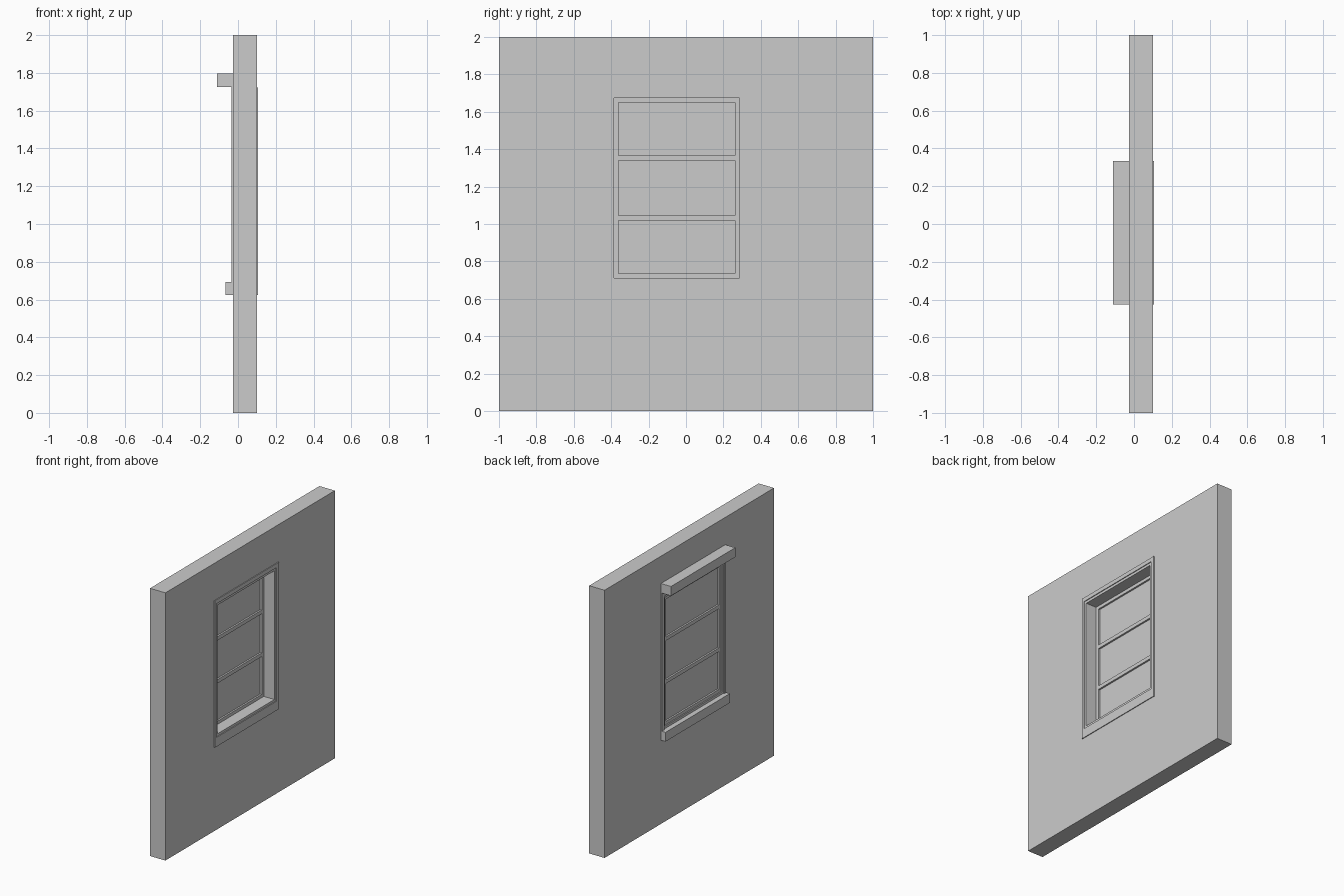
import bpy, bmesh

if "Cube" in bpy.data.objects:
    bpy.data.objects.remove(bpy.data.objects["Cube"])


def finish(name, bm):
    bmesh.ops.recalc_face_normals(bm, faces=bm.faces)
    mesh = bpy.data.meshes.new(name)
    bm.to_mesh(mesh)
    bm.free()
    obj = bpy.data.objects.new(name, mesh)
    bpy.context.collection.objects.link(obj)
    return obj


def box(name, x, y, z):
    bm = bmesh.new()
    bmesh.ops.create_cube(bm, size=1)
    for v in bm.verts:
        v.co = [r[0] + (c + 0.5) * (r[1] - r[0]) for c, r in zip(v.co, (x, y, z))]
    return finish(name, bm)


def frame(name, x, outer, inner):
    """Rectangular ring in the yz plane; rectangles are (y0, y1, z0, z1)."""
    bm = bmesh.new()
    loops = []
    for px, (y0, y1, z0, z1) in ((x[0], outer), (x[1], outer), (x[1], inner), (x[0], inner)):
        loops.append([bm.verts.new((px, y, z)) for y, z in
                      ((y0, z0), (y1, z0), (y1, z1), (y0, z1))])
    for i in range(4):
        a, b = loops[i], loops[(i + 1) % 4]
        for j in range(4):
            k = (j + 1) % 4
            bm.faces.new((a[j], a[k], b[k], b[j]))
    return finish(name, bm)


WALL_X = (-0.027, 0.10)
OPENING = (-0.405, 0.304, 0.694, 1.692)
JAMB = (-0.386, 0.286, 0.712, 1.673)
SASH = (-0.362, 0.262, 0.736, 1.649)
TRIM_Y = (-0.425, 0.334)

# wall with window opening
frame("wall", WALL_X, (-1, 1, 0, 2), OPENING)

# jamb lining and sash
frame("jamb_lining", WALL_X, OPENING, JAMB)
frame("sash_frame", (-0.018, 0.013), JAMB, SASH)

# glass and two horizontal glazing bars
box("glass", (-0.005, 0.0), SASH[:2], SASH[2:])
pitch = (JAMB[3] - JAMB[2]) / 3
for i in (1, 2):
    z = JAMB[2] + i * pitch
    box(f"glazing_bar_{i}", (-0.018, 0.013), SASH[:2], (z - 0.014, z + 0.014))

# thin casings on both wall faces
frame("casing_inside", (0.10, 0.106), (*TRIM_Y, 0.625, 1.722), OPENING)
frame("casing_outside", (-0.035, -0.027), (*TRIM_Y, 0.625, 1.726), OPENING)

# projecting head moulding and sill
box("head_moulding", (-0.11, -0.027), TRIM_Y, (1.726, 1.796))
box("sill", (-0.065, -0.027), TRIM_Y, (0.625, 0.694))

# centre the whole assembly is kept on the wall as drawn on the grid
